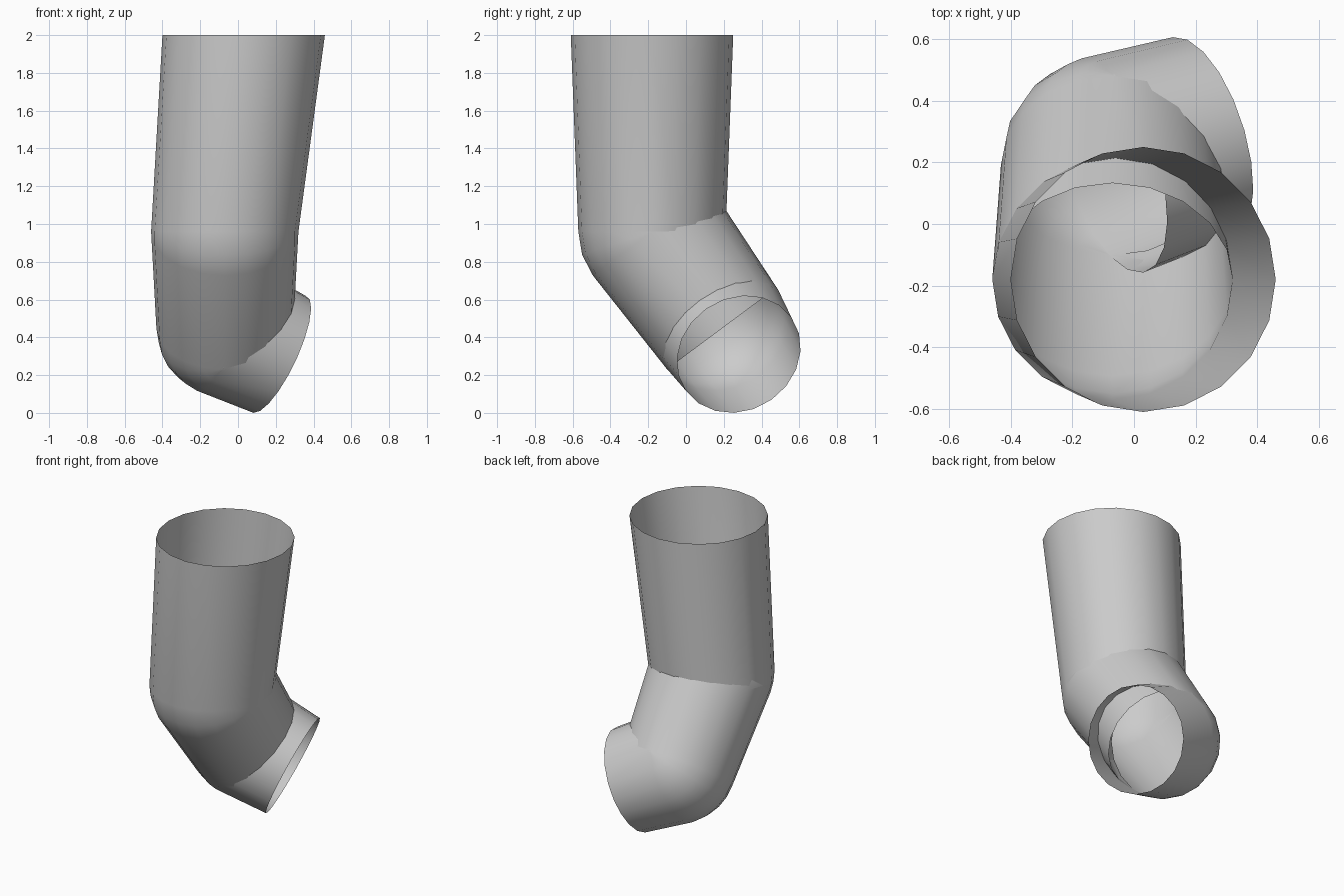
import bpy
import bmesh
import math
from mathutils import Vector

SIDES = 20

old = bpy.data.objects.get("Cube")
if old:
    bpy.data.objects.remove(old, do_unlink=True)

grey = bpy.data.materials.new("grey")
grey.use_nodes = True
colour = (0.6, 0.6, 0.6, 1)
grey.diffuse_color = colour
grey.node_tree.nodes["Principled BSDF"].inputs["Base Color"].default_value = colour

# Directions of the three straight sections
down = Vector((0, 0, -1))
back = Vector((0, 0.595, -0.80)).normalized()
out = Vector((0.87, 0.27, -0.41)).normalized()


def joint(centre, radius, d0, d1, steps):
    """Rings fanned about one centre, turning from d0 to d1."""
    return [(centre, radius, d0.slerp(d1, i / steps)) for i in range(steps + 1)]


# Stations along the pipe: centre, radius, direction
stations = [((0.03, -0.18, 2), 0.43, down)]
stations += joint((-0.07, -0.18, 0.96), 0.39, down, back, 2)
stations += joint((-0.07, 0.19, 0.447), 0.362, back, out, 4)
stations.append(((0.22, 0.28, 0.31), 0.34, out))

# Sweep the open pipe, carrying the ring frame round each joint
bm = bmesh.new()
u, v, last = Vector((1, 0, 0)), Vector((0, 1, 0)), down
rings = []
for centre, radius, direction in stations:
    turn = last.rotation_difference(direction)
    u, v, last = turn @ u, turn @ v, direction
    ring = []
    for k in range(SIDES):
        a = math.tau * k / SIDES
        ring.append(bm.verts.new(Vector(centre) + radius * (u * math.cos(a) + v * math.sin(a))))
    rings.append(ring)

for upper, lower in zip(rings, rings[1:]):
    for k in range(SIDES):
        n = (k + 1) % SIDES
        bm.faces.new((upper[k], lower[k], lower[n], upper[n]))

mesh = bpy.data.meshes.new("bent_pipe")
bm.to_mesh(mesh)
bm.free()
mesh.materials.append(grey)
pipe = bpy.data.objects.new("bent_pipe", mesh)
bpy.context.collection.objects.link(pipe)

bpy.context.view_layer.objects.active = pipe
pipe.select_set(True)
bpy.ops.object.shade_smooth_by_angle(angle=math.radians(40))
